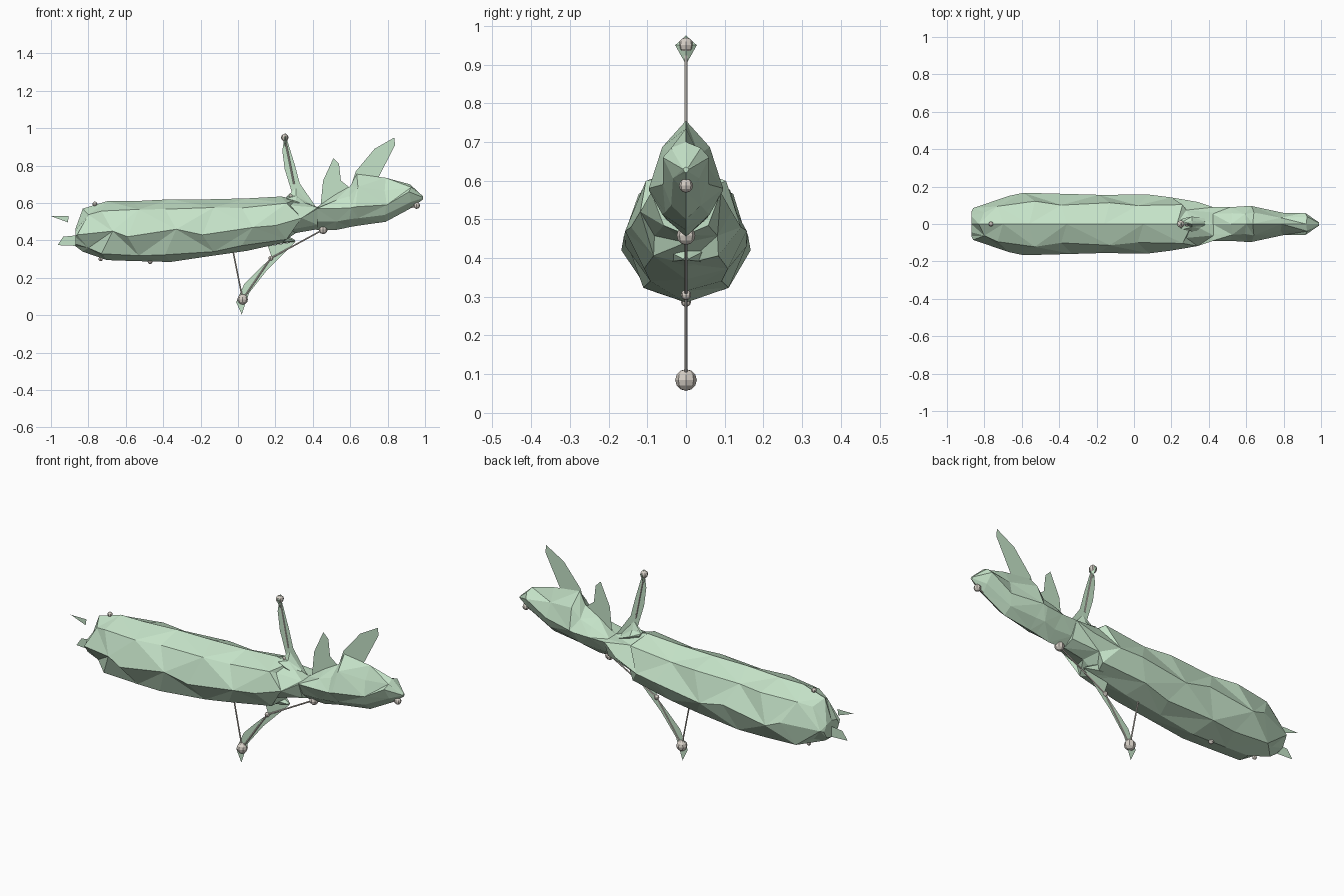
import bpy
import bmesh
from mathutils import Vector

cube = bpy.data.objects.get("Cube")
if cube:
    bpy.data.objects.remove(cube, do_unlink=True)


def make_material(name, colour):
    material = bpy.data.materials.new(name)
    material.use_nodes = True
    material.diffuse_color = colour
    material.node_tree.nodes["Principled BSDF"].inputs["Base Color"].default_value = colour
    return material


green = make_material("pale green", (.56, .77, .58, 1))
beige = make_material("warm grey", (.68, .63, .57, 1))


def finish(name, bm, material):
    bmesh.ops.recalc_face_normals(bm, faces=bm.faces)
    mesh = bpy.data.meshes.new(name)
    bm.to_mesh(mesh)
    bm.free()
    mesh.materials.append(material)
    bpy.context.collection.objects.link(bpy.data.objects.new(name, mesh))


def loft(name, sections, shoulder, belly, stagger=0, facet=0):
    """Faceted octagonal loft along x from (x, top, side, bottom, half width).

    Shoulder and belly are (width, height) fractions of each section."""
    bm = bmesh.new()
    rings = []
    for index, (x, top, side, bottom, width) in enumerate(sections):
        inner = 0 < index < len(sections) - 1
        sign = (1 if index % 2 else -1) if inner else 0
        shift = stagger * sign
        # Alternate full and pinched shoulders for irregular facets
        half = [
            (shift, (shoulder[0] + facet * sign) * width,
             side + (shoulder[1] + facet * sign) * (top - side)),
            (-shift, width, side),
            (shift, (belly[0] - facet * sign) * width, bottom + belly[1] * (side - bottom)),
        ]
        profile = [(0, 0, top)] + half + [(0, 0, bottom)]
        profile += [(dx, -y, z) for dx, y, z in reversed(half)]
        rings.append([bm.verts.new((x + dx, y, z)) for dx, y, z in profile])
    count = len(rings[0])
    for index, (first, second) in enumerate(zip(rings, rings[1:])):
        for j in range(count):
            k = (j + 1) % count
            a, b, c, d = first[j], first[k], second[k], second[j]
            # Mirrored zigzag diagonals
            if (index + min(j, count - 1 - j)) % 2:
                bm.faces.new((a, b, c))
                bm.faces.new((a, c, d))
            else:
                bm.faces.new((a, b, d))
                bm.faces.new((b, c, d))
    bm.faces.new(rings[0])
    bm.faces.new(rings[-1])
    finish(name, bm, green)


def plate(name, outline):
    """Flat sheet in the middle plane."""
    bm = bmesh.new()
    bm.faces.new([bm.verts.new((x, 0, z)) for x, z in outline])
    finish(name, bm, green)


def ball(name, x, z, radius):
    bm = bmesh.new()
    bmesh.ops.create_uvsphere(bm, u_segments=8, v_segments=6, radius=radius)
    bmesh.ops.translate(bm, verts=bm.verts, vec=(x, 0, z))
    finish(name, bm, beige)


def rod(name, start, end):
    a, b = Vector((start[0], 0, start[1])), Vector((end[0], 0, end[1]))
    bm = bmesh.new()
    bmesh.ops.create_cone(bm, cap_ends=True, segments=6, radius1=.004,
                          radius2=.004, depth=(b - a).length)
    turn = (b - a).to_track_quat("Z", "Y").to_matrix()
    bmesh.ops.rotate(bm, verts=bm.verts, matrix=turn)
    bmesh.ops.translate(bm, verts=bm.verts, vec=(a + b) / 2)
    finish(name, bm, beige)


# Long faceted body
loft("body", [
    (-.87, .46, .42, .37, .065),
    (-.83, .57, .43, .34, .085),
    (-.7, .61, .45, .295, .15),
    (-.56, .61, .42, .29, .167),
    (-.36, .62, .46, .285, .16),
    (-.16, .62, .43, .315, .156),
    (.05, .625, .47, .345, .157),
    (.23, .635, .48, .385, .142),
    (.31, .62, .52, .44, .118),
    (.425, .578, .57, .46, .09),
], (.68, .72), (.64, .22), .03, .05)
loft("body_front_lip", [
    (.15, .46, .44, .37, .08),
    (.24, .44, .42, .385, .05),
    (.305, .402, .398, .394, .008),
], (.6, .5), (.66, .2))

# Head with a pointed muzzle and a keeled underside
loft("head", [
    (.42, .577, .57, .457, .09),
    (.52, .645, .57, .455, .09),
    (.6, .69, .575, .472, .096),
    (.635, .755, .58, .478, .096),
    (.79, .735, .59, .5, .06),
    (.92, .7, .66, .57, .06),
    (.99, .635, .63, .62, .008),
], (.6, .57), (.6, .4), .006, .04)

# Flat crests and horn
plate("small_crest", [(.44, .57), (.455, .72), (.51, .84), (.54, .81), (.55, .72), (.6, .68), (.6, .6)])
plate("large_horn", [(.6, .68), (.63, .77), (.73, .89), (.835, .95), (.84, .91), (.75, .735), (.72, .66)])

# Upright antenna with a flared base
plate("antenna", [(.25, .97), (.237, .88), (.25, .78), (.29, .65), (.27, .6), (.42, .575), (.33, .705), (.305, .8), (.265, .93)])
loft("antenna_base", [
    (.26, .635, .625, .6, .03),
    (.31, .68, .61, .58, .04),
    (.38, .6, .58, .56, .03),
], (.4, .4), (.66, .2))

# Four-sided antenna tip, widest near the top
bm = bmesh.new()
belt = [bm.verts.new((.252 + dx, dy, .95)) for dx, dy in ((.016, 0), (0, .028), (-.016, 0), (0, -.028))]
for height in (.975, .9):
    point = bm.verts.new((.252, 0, height))
    for first, second in zip(belt, belt[1:] + belt[:1]):
        bm.faces.new((first, second, point))
finish("antenna_tip", bm, green)

# Folded leg
plate("leg", [(.02, .005), (-.01, .07), (.035, .17), (.1, .235), (.18, .31), (.16, .37), (.31, .395), (.24, .325), (.15, .235), (.06, .12)])

# Tail slivers
plate("upper_tail", [(-1, .53), (-.905, .53), (-.91, .497)])
plate("lower_tail", [(-.965, .375), (-.935, .42), (-.84, .43), (-.84, .37)])

# Joint balls
joints = {
    "foot_joint": (.025, .085, .028),
    "knee_joint": (.175, .305, .013),
    "throat_joint": (.455, .458, .024),
    "belly_joint": (-.47, .287, .013),
    "rear_belly_joint": (-.735, .3, .011),
    "back_joint": (-.765, .595, .013),
    "muzzle_joint": (.955, .587, .018),
    "antenna_joint": (.25, .95, .02),
    "antenna_base_joint": (.283, .635, .013),
}
for name, values in joints.items():
    ball(name, *values)

# Connecting rods
knee, foot, throat = (joints[key + "_joint"][:2] for key in ("knee", "foot", "throat"))
rod("body_to_foot_rod", (-.03, .36), foot)
rod("shin_rod", foot, knee)
rod("throat_rod", knee, throat)
rod("antenna_rod", (.25, .95), (.3, .7))
rod("muzzle_rod", (.88, .565), (.955, .585))
